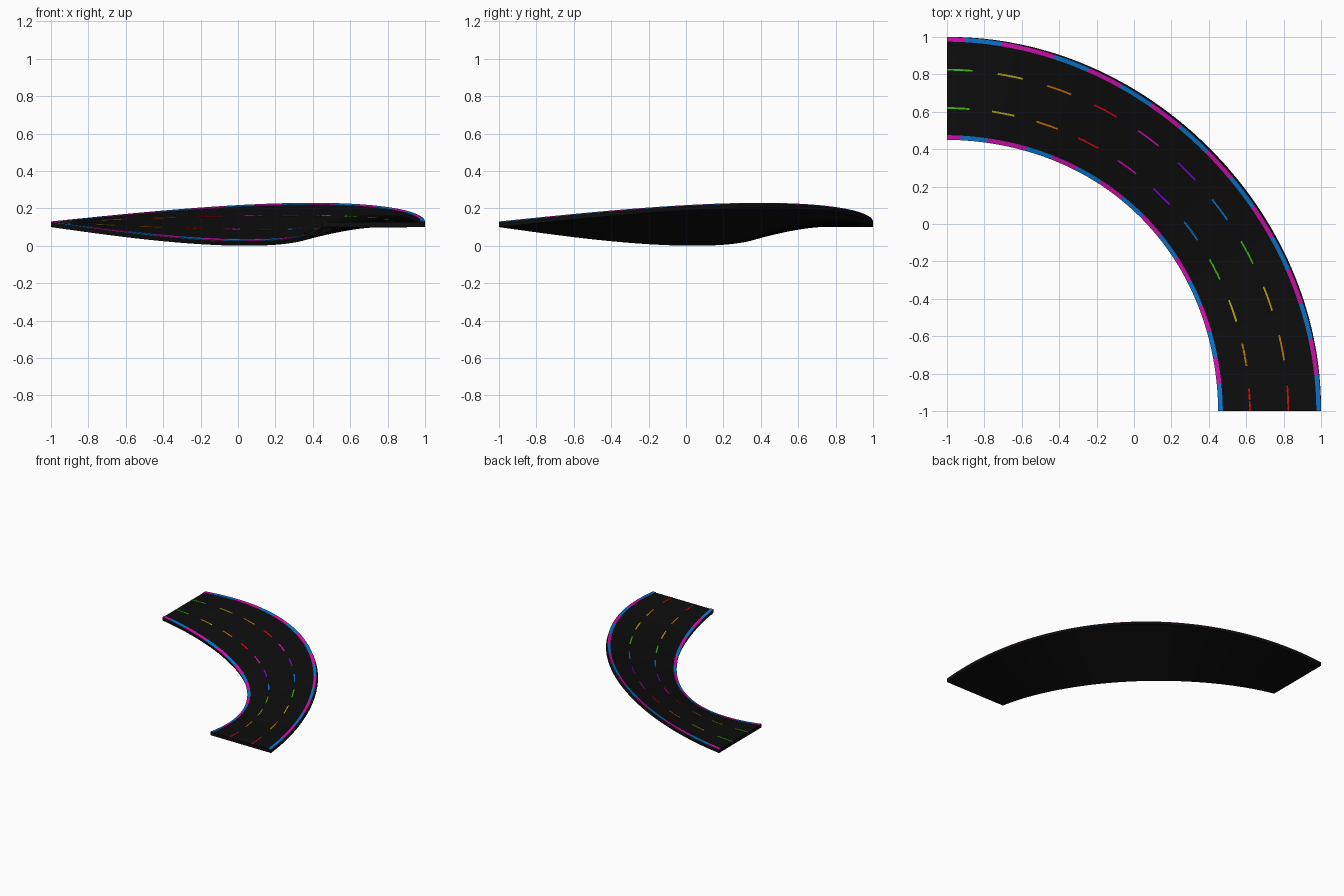
import bpy, bmesh, math

if "Cube" in bpy.data.objects:
    bpy.data.objects.remove(bpy.data.objects["Cube"])

MID_R, HALF_W = 1.725, 0.275      # centre line radius and half width of the road
BANK = math.radians(21.5)         # greatest banking, half way round the bend
PIVOT_Z = 0.115
ROAD_TOP, KERB_TOP = 0.011, 0.015

COLOURS = {
    "asphalt black": (0.004, 0.004, 0.004),
    "magenta": (0.62, 0.006, 0.42),
    "blue": (0.004, 0.18, 0.62),
    "green": (0.05, 0.50, 0.005),
    "yellow": (0.48, 0.38, 0.005),
    "orange": (0.55, 0.17, 0.002),
    "red": (0.60, 0.004, 0.005),
    "purple": (0.17, 0.002, 0.62),
}
MATS = {}
for name, rgb in COLOURS.items():
    MATS[name] = bpy.data.materials.new(name)
    MATS[name].diffuse_color = (*rgb, 1)


def place(deg, s, h):
    """Point on the banked bend: angle round it, offset across, height above mid plane."""
    a = math.radians(deg)
    t = BANK * math.sin(2 * a)
    r = MID_R + s * math.cos(t) - h * math.sin(t)
    z = PIVOT_Z + s * math.sin(t) + h * math.cos(t)
    return (-1 + r * math.sin(a), -1 + r * math.cos(a), z)


def add_sweep(bm, a0, a1, s0, s1, h0, h1, steps, mat=0):
    """Box section swept round the bend from angle a0 to a1, with end caps."""
    rings = []
    for i in range(steps + 1):
        a = a0 + (a1 - a0) * i / steps
        rings.append([bm.verts.new(place(a, s, h))
                      for s, h in ((s0, h0), (s1, h0), (s1, h1), (s0, h1))])
    faces = [bm.faces.new(rings[0]), bm.faces.new(rings[-1][::-1])]
    for p, q in zip(rings, rings[1:]):
        for k in range(4):
            n = (k + 1) % 4
            faces.append(bm.faces.new((p[k], q[k], q[n], p[n])))
    for f in faces:
        f.material_index = mat


def finish(bm, name, mats):
    bmesh.ops.recalc_face_normals(bm, faces=bm.faces[:])
    me = bpy.data.meshes.new(name)
    bm.to_mesh(me)
    bm.free()
    for m in mats:
        me.materials.append(MATS[m])
    ob = bpy.data.objects.new(name, me)
    bpy.context.collection.objects.link(ob)
    bpy.ops.object.select_all(action='DESELECT')
    ob.select_set(True)
    bpy.context.view_layer.objects.active = ob
    bpy.ops.object.shade_smooth_by_angle(angle=math.radians(30))


# Road slab
bm = bmesh.new()
add_sweep(bm, 0, 90, -HALF_W, HALF_W, -0.015, ROAD_TOP, 64)
finish(bm, "road_slab", ["asphalt black"])

# Kerbs in alternating magenta and blue blocks
for name, s0, s1 in (("inner_kerb", -HALF_W, -HALF_W + 0.025),
                     ("outer_kerb", HALF_W - 0.025, HALF_W)):
    bm = bmesh.new()
    unit = 90 / 32
    for i in range(32):
        blue = i in (1, 2) or (i >= 6 and (i // 2) % 2 == 1)
        add_sweep(bm, i * unit, (i + 1) * unit, s0, s1, ROAD_TOP, KERB_TOP, 2, int(blue))
    finish(bm, name, ["magenta", "blue"])

# Rainbow lane dashes, thin plates on the road
CYCLE = ["green", "yellow", "orange", "red", "magenta", "purple", "blue"]
DASH = 4.3
for name, s in (("inner_lane_dashes", -0.105), ("outer_lane_dashes", 0.1)):
    bm = bmesh.new()
    for k in range(11):
        a = k * (90 - DASH) / 10
        add_sweep(bm, a, a + DASH, s - 0.005, s + 0.005,
                  ROAD_TOP - 0.001, ROAD_TOP + 0.002, 4, k % 7)
    finish(bm, name, CYCLE)

for m in bpy.data.materials:
    if m.users and not m.is_grease_pencil:
        m.use_nodes = True
        m.node_tree.nodes["Principled BSDF"].inputs["Base Color"].default_value = m.diffuse_color
